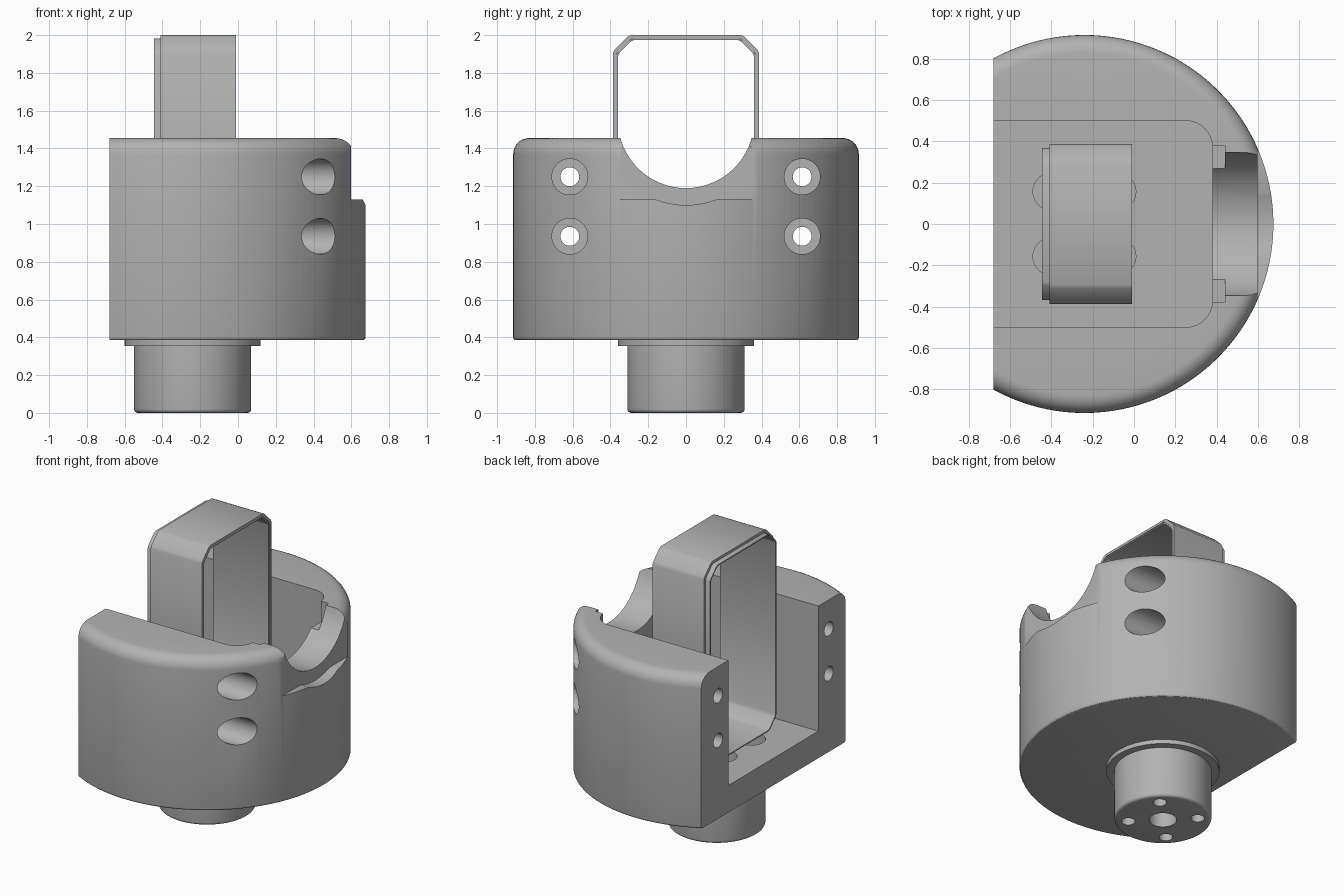
import bpy, bmesh, math
from mathutils import Matrix, Vector

if "Cube" in bpy.data.objects:
    bpy.data.objects.remove(bpy.data.objects["Cube"])

CX = -0.24          # axis of the round body
FLOOR = 0.575       # cavity floor height

grey = bpy.data.materials.new("grey")
grey.diffuse_color = (0.45, 0.45, 0.45, 1)
grey.use_nodes = True
grey.node_tree.nodes["Principled BSDF"].inputs["Base Color"].default_value = grey.diffuse_color


def finish(name, bm):
    bmesh.ops.recalc_face_normals(bm, faces=bm.faces)
    me = bpy.data.meshes.new(name)
    bm.to_mesh(me)
    bm.free()
    ob = bpy.data.objects.new(name, me)
    bpy.context.collection.objects.link(ob)
    me.materials.append(grey)
    return ob


def prism(name, pts, vec):
    """Extrude a closed outline of 3D points along vec."""
    bm = bmesh.new()
    f = bm.faces.new([bm.verts.new(p) for p in pts])
    r = bmesh.ops.extrude_face_region(bm, geom=[f])
    vs = [v for v in r["geom"] if isinstance(v, bmesh.types.BMVert)]
    bmesh.ops.translate(bm, verts=vs, vec=vec)
    return finish(name, bm)


def box(name, x0, x1, y0, y1, z0, z1):
    return prism(name, [(x0, y0, z0), (x1, y0, z0), (x1, y1, z0), (x0, y1, z0)], (0, 0, z1 - z0))


def rod(name, start, axis, length, r, n=48):
    """Cylinder from start along x or z."""
    pts = []
    for i in range(n):
        a = 2 * math.pi * i / n
        u, v = r * math.cos(a), r * math.sin(a)
        pts.append(Vector(start) + Vector((0, u, v) if axis == "x" else (u, v, 0)))
    return prism(name, pts, (length, 0, 0) if axis == "x" else (0, 0, length))


def lathe(name, prof, n):
    """Solid of revolution about the body axis; prof is (radius, z) from bottom to top."""
    bm = bmesh.new()
    rings = []
    for r, z in prof:
        rings.append([bm.verts.new((CX + r * math.cos(2 * math.pi * i / n),
                                    r * math.sin(2 * math.pi * i / n), z)) for i in range(n)])
    for a, b in zip(rings, rings[1:]):
        for i in range(n):
            j = (i + 1) % n
            bm.faces.new((a[i], a[j], b[j], b[i]))
    bm.faces.new(rings[0])
    bm.faces.new(rings[-1])
    return finish(name, bm)


def arc(cx, cy, r, a0, a1, n):
    return [(cx + r * math.cos(math.radians(a0 + (a1 - a0) * i / n)),
             cy + r * math.sin(math.radians(a0 + (a1 - a0) * i / n))) for i in range(n + 1)]


def cut(ob, cutters):
    for c in cutters:
        m = ob.modifiers.new("cut", "BOOLEAN")
        m.operation, m.solver, m.object = "DIFFERENCE", "EXACT", c
        bpy.context.view_layer.objects.active = ob
        bpy.ops.object.modifier_apply(modifier=m.name)
        bpy.data.objects.remove(c)


def smooth(ob, angle=30):
    bpy.ops.object.select_all(action="DESELECT")
    ob.select_set(True)
    bpy.context.view_layer.objects.active = ob
    bpy.ops.object.shade_smooth_by_angle(angle=math.radians(angle))


# Round body with softened rims
R, TOP, BOT = 0.915, 1.455, 0.385
body = lathe("body", arc(R - 0.015, BOT + 0.015, 0.015, -90, 0, 3)
             + arc(R - 0.085, TOP - 0.085, 0.085, 0, 90, 8), 128)

# Cavity outline, open at the flat side, rounded at the inner corners
half = arc(0.25, 0.37, 0.13, 0, 90, 8)
outline = [(x, -y) for x, y in reversed(half)] + half
outline = [(-1.0, -0.5)] + outline + [(-1.0, 0.5)]
cutters = [
    box("flat_cut", -1.5, -0.68, -1.2, 1.2, 0, 2),
    prism("cavity_cut", [(x, y, FLOOR) for x, y in outline], (0, 0, 1.5)),
    rod("saddle_cut", (0.2, 0, 1.55), "x", 0.8, 0.36, 64),
    box("step_cut", 0.598, 1.0, -0.6, 0.6, 1.13, 1.8),
    rod("outer_saddle_cut", (0.598, 0, 1.55), "x", 0.5, 0.45, 64),
    box("inner_ledge_cut", 0.2, 0.44, -0.38, 0.38, 1.31, 1.8),
]
# Side bolt holes with counterbores
for s in (-1, 1):
    for z in (0.935, 1.25):
        cutters.append(rod("bolt_cut", (-1, 0.615 * s, z), "x", 2, 0.05, 32))
        cutters.append(rod("bore_cut", (0.2, 0.615 * s, z), "x", 1, 0.095))


def floor_holes(with_bores):
    out = [rod("centre_cut", (CX, 0, -0.1), "z", 0.8, 0.088, 40)]
    for sx in (-1, 1):
        for sy in (-1, 1):
            p = (CX + 0.157 * sx, 0.157 * sy)
            out.append(rod("pin_cut", (*p, -0.1), "z", 0.8, 0.044, 24))
            if with_bores:
                out.append(rod("pin_bore_cut", (*p, FLOOR - 0.09), "z", 0.2, 0.092, 40))
    return out


cut(body, cutters + floor_holes(True))
smooth(body)

# Stem with collar below the body
stem = lathe("stem", arc(0.29, 0.02, 0.02, -90, 0, 4)
             + [(0.31, 0.355), (0.36, 0.355), (0.36, BOT)], 96)
cut(stem, floor_holes(False))
smooth(stem)


def loop(w, z0, z1, c, x):
    """Rectangle in the yz plane with softened chamfer corners."""
    k = c * 0.12
    q = [(w, z1 - c - k), (w - k, z1 - c + k), (w - c + k, z1 - k), (w - c - k, z1)]
    up = q + [(-y, z) for y, z in reversed(q)]
    return [(x, y, z) for y, z in up + [(y, z0 + z1 - z) for y, z in reversed(up)]]


def sleeve(name, w, z0, z1, t, x0, x1, c):
    ob = prism(name, loop(w, z0, z1, c, x0), (x1 - x0, 0, 0))
    hole = prism("hole", loop(w - t, z0 + t, z1 - t, c - t * 0.4, x0 - 0.1), (x1 - x0 + 0.2, 0, 0))
    cut(ob, [hole])
    smooth(ob)
    return ob


# Upright rectangular sleeve and its thin liner
sleeve("sleeve", 0.387, FLOOR, 2.0, 0.018, -0.41, -0.01, 0.085)
sleeve("liner", 0.368, FLOOR + 0.019, 1.981, 0.008, -0.445, -0.014, 0.078)
